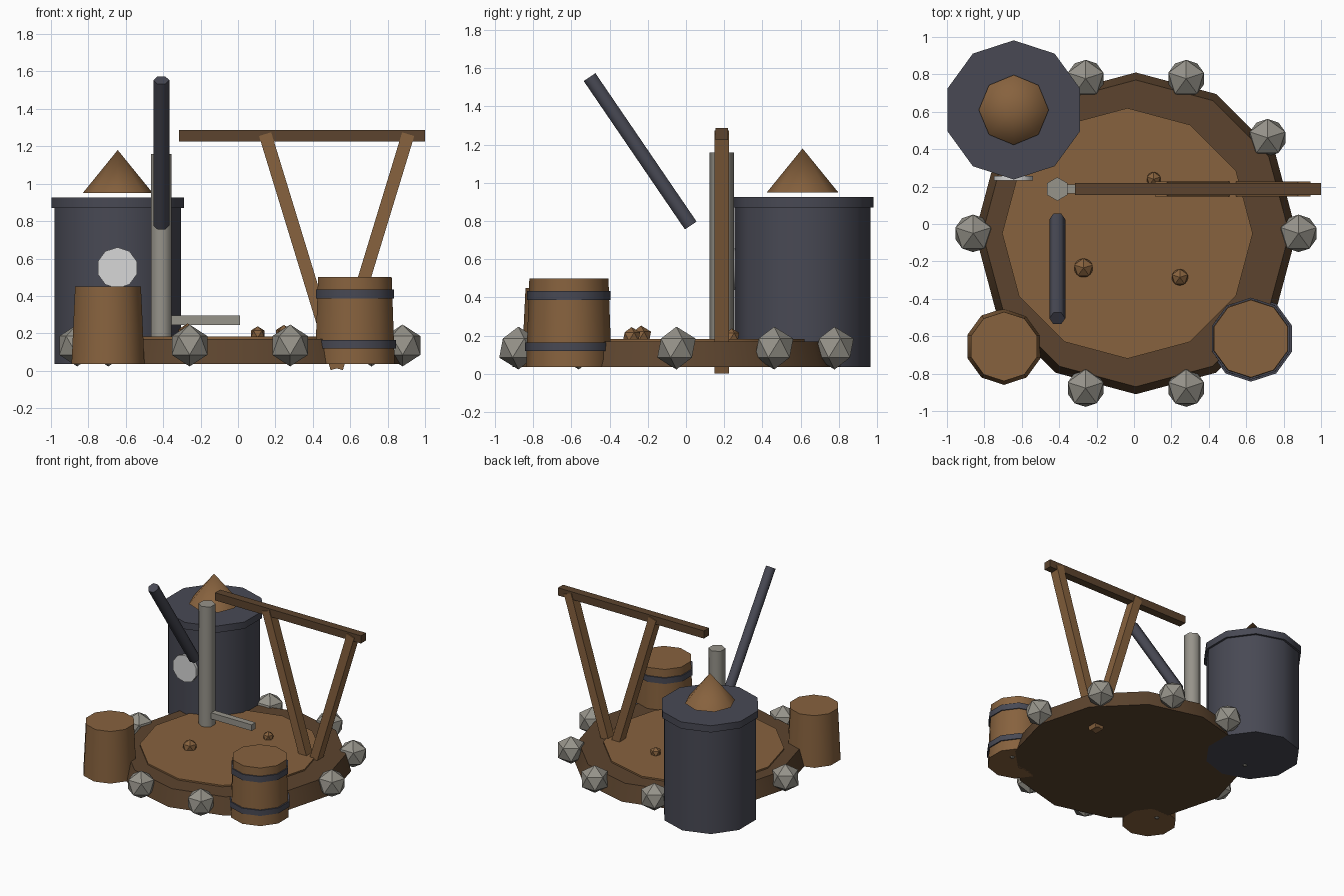
import bpy
import bmesh
from math import radians, cos, sin
from mathutils import Matrix, Vector

cube = bpy.data.objects.get("Cube")
if cube:
    bpy.data.objects.remove(cube, do_unlink=True)


def make_material(name, rgb):
    linear = [((c / 255 + 0.055) / 1.055) ** 2.4 for c in rgb] + [1]
    mat = bpy.data.materials.new(name)
    mat.use_nodes = True
    mat.diffuse_color = linear
    shader = mat.node_tree.nodes["Principled BSDF"]
    shader.inputs["Base Color"].default_value = linear
    shader.inputs["Roughness"].default_value = 0.9
    return mat


wood = make_material("light_wood", (135, 98, 62))
dark_wood = make_material("dark_wood", (92, 68, 46))
iron = make_material("dark_iron", (72, 73, 84))
stone = make_material("grey_stone", (150, 147, 138))
pale = make_material("pale_grey", (215, 215, 215))


def finish(name, bm, mat, smooth):
    mesh = bpy.data.meshes.new(name)
    bmesh.ops.recalc_face_normals(bm, faces=bm.faces)
    bm.to_mesh(mesh)
    bm.free()
    mesh.materials.append(mat)
    if smooth:
        mesh.shade_smooth()
        mesh.set_sharp_from_angle(angle=radians(65))
    obj = bpy.data.objects.new(name, mesh)
    bpy.context.collection.objects.link(obj)
    return obj


def drum(name, mat, sides, centre, r_low, r_top, depth, turn=Matrix()):
    """Tapered cylinder around its centre, optionally turned."""
    bm = bmesh.new()
    bmesh.ops.create_cone(bm, cap_ends=True, segments=sides, radius1=r_low,
                          radius2=r_top, depth=depth,
                          matrix=Matrix.Translation(centre) @ turn)
    return finish(name, bm, mat, True)


def upright(name, mat, sides, xy, z0, z1, r_low, r_top):
    return drum(name, mat, sides, (*xy, (z0 + z1) / 2), r_low, r_top, z1 - z0)


def bar(name, mat, start, end, width, depth):
    """Square bar between two points in the xz plane."""
    a, b = Vector(start), Vector(end)
    turn = (b - a).to_track_quat('Z', 'Y').to_matrix().to_4x4()
    bm = bmesh.new()
    bmesh.ops.create_cube(bm, size=1)
    bm.transform(Matrix.Translation((a + b) / 2) @ turn
                 @ Matrix.Diagonal((width, depth, (b - a).length, 1)))
    return finish(name, bm, mat, False)


def rock(name, mat, centre, radius):
    bm = bmesh.new()
    bmesh.ops.create_icosphere(bm, subdivisions=1, radius=radius,
                               matrix=Matrix.Translation(centre)
                               @ Matrix.Rotation(radians(90), 4, 'Z'))
    return finish(name, bm, mat, False)


# Round ground platform with its lighter floor
upright("platform", dark_wood, 12, (0.01, -0.05), 0.035, 0.17, 0.86, 0.82)
upright("platform_floor", wood, 12, (-0.035, -0.05), 0.15, 0.182, 0.67, 0.67)

# Ring of boundary stones
for i in range(10):
    a = radians(36 * i)
    rock(f"edge_stone_{i + 1}", stone,
         (0.01 + 0.87 * cos(a), -0.05 + 0.87 * sin(a), 0.135), 0.112)

# Nuggets on the floor
for i, (x, y, r) in enumerate([(-0.27, -0.235, 0.058), (0.245, -0.285, 0.05),
                               (0.105, 0.24, 0.043)]):
    rock(f"nugget_{i + 1}", wood, (x, y, 0.195), r)

# Tank with lid, peaked cap and round gauge
tank = (-0.643, 0.61)
upright("tank", iron, 10, tank, 0.035, 0.88, 0.355, 0.355)
upright("tank_lid", iron, 10, tank, 0.87, 0.925, 0.372, 0.372)
upright("tank_cap", wood, 8, tank, 0.95, 1.18, 0.187, 0)
drum("tank_gauge", pale, 10, (-0.645, 0.245, 0.55), 0.11, 0.11, 0.025,
     Matrix.Rotation(radians(90), 4, 'X'))

# Stone post with side arm
upright("post", stone, 6, (-0.41, 0.187), 0.17, 1.16, 0.063, 0.063)
bar("post_arm", stone, (-0.37, 0.187, 0.27), (0.01, 0.187, 0.27), 0.05, 0.05)

# Leaning iron pipe
drum("leaning_pipe", iron, 6, (-0.41, -0.24, 1.165), 0.0425, 0.0425, 0.94,
     Matrix.Rotation(radians(34.3), 4, 'X') @ Matrix.Rotation(radians(90), 4, 'Z'))

# Overhead beam on two legs meeting at the floor
bar("beam", dark_wood, (-0.315, 0.187, 1.256), (1.0, 0.187, 1.256), 0.065, 0.062)
for side, x in (("right", 0.145), ("left", 0.91)):
    bar(f"beam_leg_{side}", wood, (0.528, 0.187, 0.013), (x, 0.187, 1.265),
        0.078, 0.068)

# Banded barrel
barrel = (0.625, -0.613)
upright("barrel", wood, 10, barrel, 0.035, 0.5, 0.224, 0.207)
upright("barrel_band_low", iron, 10, barrel, 0.12, 0.165, 0.23, 0.23)
upright("barrel_band_high", iron, 10, barrel, 0.387, 0.435, 0.219, 0.219)

# Plain stump
upright("stump", wood, 10, (-0.695, -0.655), 0.035, 0.45, 0.205, 0.185)
